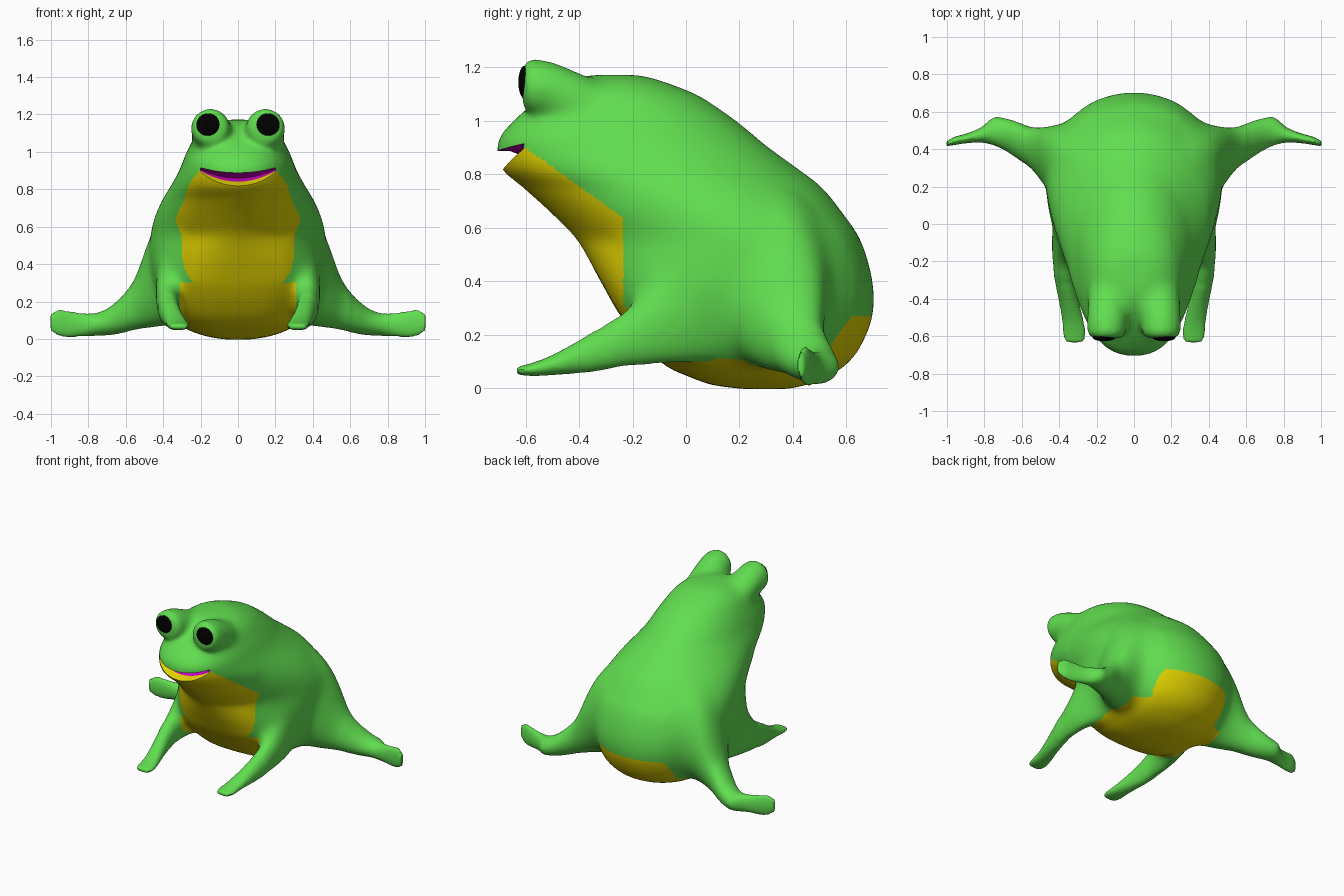
import bpy, bmesh, math
from mathutils import Vector

if "Cube" in bpy.data.objects:
    bpy.data.objects.remove(bpy.data.objects["Cube"])


def material(name, rgb):
    m = bpy.data.materials.new(name)
    m.diffuse_color = (*rgb, 1)
    m.use_nodes = True
    m.node_tree.nodes["Principled BSDF"].inputs["Base Color"].default_value = m.diffuse_color
    return m


green = material("skin green", (0.12, 0.73, 0.08))
yellow = material("belly yellow", (0.75, 0.64, 0.0))
magenta = material("mouth magenta", (0.60, 0.0, 0.52))
black = material("pupil black", (0.0, 0.0, 0.0))


def resample(stations, steps=5):
    """Smooth in-between stations (Catmull-Rom)."""
    s = [Vector(p) for p in stations]
    s = [s[0]] + s + [s[-1]]
    out = []
    for i in range(1, len(s) - 2):
        a, b, c, d = s[i - 1:i + 3]
        for k in range(steps):
            t = k / steps
            out.append(0.5 * (2 * b + (c - a) * t + (2 * a - 5 * b + 4 * c - d) * t * t
                              + (3 * b - a - 3 * c + d) * t ** 3))
    return out + [s[-2]]


def loft(bm, rings):
    """Closed skin through rings of points."""
    rows = [[bm.verts.new(p) for p in r] for r in rings]
    n = len(rows[0])
    faces = [bm.faces.new((a[i], a[(i + 1) % n], b[(i + 1) % n], b[i]))
             for a, b in zip(rows, rows[1:]) for i in range(n)]
    faces += [bm.faces.new(rows[0][::-1]), bm.faces.new(rows[-1])]
    bmesh.ops.recalc_face_normals(bm, faces=faces)


ANGLES = [2 * math.pi * i / 48 for i in range(48)]


def power(v, e):
    return math.copysign(abs(v) ** e, v)


def ramp(v, lo, hi):
    return max(0, min(1, (v - lo) / (hi - lo)))


def body_ring(z, front, back, mid, w):
    # boxy chest, pointed throat, slightly boxy snout
    square = 3.0 - 1.2 * ramp(z, 0.3, 0.55) + 0.6 * ramp(z, 0.75, 0.93)
    ring = []
    for a in ANGLES:
        c, s = math.cos(a), math.sin(a)
        e = 2 / square if s < 0 else 1
        depth = mid - front if s < 0 else back - mid
        ring.append((w * power(c, e), mid + depth * power(s, e), z))
    return ring


bm = bmesh.new()

# Torso and head: height, front y, back y, widest y, half width
torso = [
    (-0.003, 0.22, 0.38, 0.29, 0.07), (0.012, 0.10, 0.45, 0.28, 0.16),
    (0.04, 0.02, 0.52, 0.28, 0.25), (0.08, -0.07, 0.59, 0.28, 0.32),
    (0.15, -0.15, 0.65, 0.28, 0.39), (0.27, -0.245, 0.698, 0.28, 0.44),
    (0.40, -0.32, 0.698, 0.28, 0.47), (0.55, -0.405, 0.655, 0.23, 0.472),
    (0.65, -0.50, 0.59, 0.14, 0.45), (0.75, -0.61, 0.51, 0.03, 0.405),
    (0.82, -0.69, 0.42, -0.06, 0.36), (0.90, -0.707, 0.31, -0.15, 0.315),
    (0.95, -0.69, 0.25, -0.19, 0.295), (1.00, -0.645, 0.19, -0.22, 0.275),
    (1.05, -0.59, 0.12, -0.25, 0.25), (1.10, -0.515, 0.04, -0.27, 0.22),
    (1.15, -0.44, -0.09, -0.26, 0.15), (1.173, -0.36, -0.17, -0.26, 0.06)]
loft(bm, [body_ring(*s) for s in resample(torso)])

# Legs: x, y, z of the centre line and two half sizes
front_leg = [
    (0.33, 0.10, 0.36, 0.08, 0.27), (0.355, 0.0, 0.315, 0.08, 0.23),
    (0.372, -0.12, 0.245, 0.070, 0.168),
    (0.375, -0.25, 0.175, 0.060, 0.105), (0.355, -0.38, 0.125, 0.053, 0.067),
    (0.33, -0.50, 0.087, 0.057, 0.038), (0.32, -0.58, 0.07, 0.062, 0.024),
    (0.318, -0.635, 0.066, 0.050, 0.014)]
hind_leg = [
    (0.30, 0.31, 0.42, 0.24, 0.34), (0.42, 0.335, 0.355, 0.195, 0.295),
    (0.49, 0.37, 0.275, 0.155, 0.225),
    (0.54, 0.402, 0.20, 0.120, 0.160), (0.60, 0.435, 0.143, 0.105, 0.110),
    (0.68, 0.475, 0.098, 0.088, 0.077), (0.75, 0.495, 0.079, 0.075, 0.062),
    (0.82, 0.475, 0.075, 0.040, 0.062), (0.90, 0.457, 0.079, 0.026, 0.070),
    (0.96, 0.444, 0.086, 0.022, 0.071), (1.004, 0.428, 0.09, 0.013, 0.046)]
# Raised eye sockets
socket = [
    (0.145, -0.612, 1.13, 0.07, 0.07), (0.147, -0.60, 1.13, 0.09, 0.09),
    (0.147, -0.57, 1.128, 0.106, 0.106), (0.145, -0.50, 1.115, 0.108, 0.108),
    (0.14, -0.42, 1.08, 0.11, 0.11), (0.13, -0.33, 1.04, 0.11, 0.11)]
for side in (-1, 1):
    for part in (front_leg, socket):
        loft(bm, [[(side * (x + u * math.cos(a)), y, z + v * math.sin(a)) for a in ANGLES]
                  for x, y, z, u, v in resample(part)])
    loft(bm, [[(side * x, y + u * math.cos(a), z + v * math.sin(a)) for a in ANGLES]
              for x, y, z, u, v in resample(hind_leg)])

mesh = bpy.data.meshes.new("frog_body")
bm.to_mesh(mesh)
bm.free()
body = bpy.data.objects.new("frog_body", mesh)
bpy.context.collection.objects.link(body)


def apply_modifiers(obj):
    graph = bpy.context.evaluated_depsgraph_get()
    new = bpy.data.meshes.new_from_object(obj.evaluated_get(graph))
    obj.modifiers.clear()
    obj.data = new


# Fuse the shells into one skin
fuse = body.modifiers.new("fuse", 'REMESH')
fuse.mode = 'VOXEL'
fuse.voxel_size = 0.011
apply_modifiers(body)

# Soften the shoulders and haunches strongly, the thin feet lightly
bm = bmesh.new()
bm.from_mesh(body.data)
every = list(bm.verts)
joints = [v for v in every if abs(v.co.x) < 0.64 and (v.co.y > -0.34 or v.co.z > 0.3)]
hips = [v for v in joints if 0.26 < abs(v.co.x) < 0.59 and v.co.y > -0.27 and v.co.z < 0.9]
brow = [v for v in joints if v.co.z > 0.97 and v.co.y > -0.57]
for verts, rounds in ((hips, 65), (brow, 22), (joints, 14), (every, 3)):
    for _ in range(rounds):
        bmesh.ops.smooth_vert(bm, verts=verts, factor=0.5,
                              use_axis_x=True, use_axis_y=True, use_axis_z=True)
bm.to_mesh(body.data)
bm.free()


def is_belly(c):
    x, y, z = abs(c.x), c.y, c.z
    if z > 0.3:  # throat and chest
        lip = 0.85 + 0.055 * (x / 0.2) ** 2
        return (x < (0.315 if z < 0.5 else 0.35) and y < -0.235
                and z < min(0.9 - 0.72 * (y + 0.6), lip, 0.9))
    if y < -0.275 - (z - 0.27) * 0.55:  # front legs
        return False
    if y < 0.1:  # lower chest
        return x < (0.31 if y < 0 else 0.34) and (y < 0 or z < 0.11)
    # underside between the hind legs
    return x < (0.37 if y < 0.55 else 0.4) and z < 0.11 + 0.16 * ramp(y, 0.5, 0.62)


body.data.materials.clear()
for m in (green, yellow, magenta):
    body.data.materials.append(m)
for p in body.data.polygons:
    p.material_index = 1 if is_belly(p.center) else 0

# Smiling mouth, cut as a crescent with a sloping roof and a rolled yellow lip
bm = bmesh.new()
rings = []
for i in range(25):
    x = -0.2 + 0.4 * i / 24
    k = (x / 0.2) ** 2
    top, low = 0.888 + 0.027 * k, 0.841 + 0.058 * k
    lip_y = -0.64 + 0.04 * k
    rings.append([(x, -0.85, low - 0.5 * (lip_y + 0.85)), (x, lip_y, low),
                  (x, -0.585, low + 0.4 * (top - low)),
                  (x, -0.66 + 0.06 * k, top), (x, -0.85, top)])
loft(bm, rings)
mesh = bpy.data.meshes.new("mouth_cutter")
bm.to_mesh(mesh)
bm.free()
for m in (green, yellow, magenta):
    mesh.materials.append(m)
for p in mesh.polygons:
    p.material_index = 1 if p.index % 5 == 0 and p.index < 120 else 2
cutter = bpy.data.objects.new("mouth_cutter", mesh)
cutter.hide_render = True
bpy.context.collection.objects.link(cutter)
cut = body.modifiers.new("mouth", 'BOOLEAN')
cut.operation = 'DIFFERENCE'
cut.solver = 'EXACT'
cut.object = cutter
apply_modifiers(body)
bpy.data.objects.remove(cutter)

# Pupils
parts = [body]
for side, name in ((-1, "left_pupil"), (1, "right_pupil")):
    bpy.ops.mesh.primitive_uv_sphere_add(segments=32, ring_count=16, radius=1,
                                         location=(side * 0.16, -0.604, 1.145))
    pupil = bpy.context.object
    pupil.name = name
    pupil.scale = (0.063, 0.023, 0.061)
    pupil.data.materials.append(black)
    parts.append(pupil)

for o in bpy.context.scene.objects:
    o.select_set(o in parts)
bpy.context.view_layer.objects.active = body
bpy.ops.object.shade_smooth_by_angle(angle=math.radians(40))
